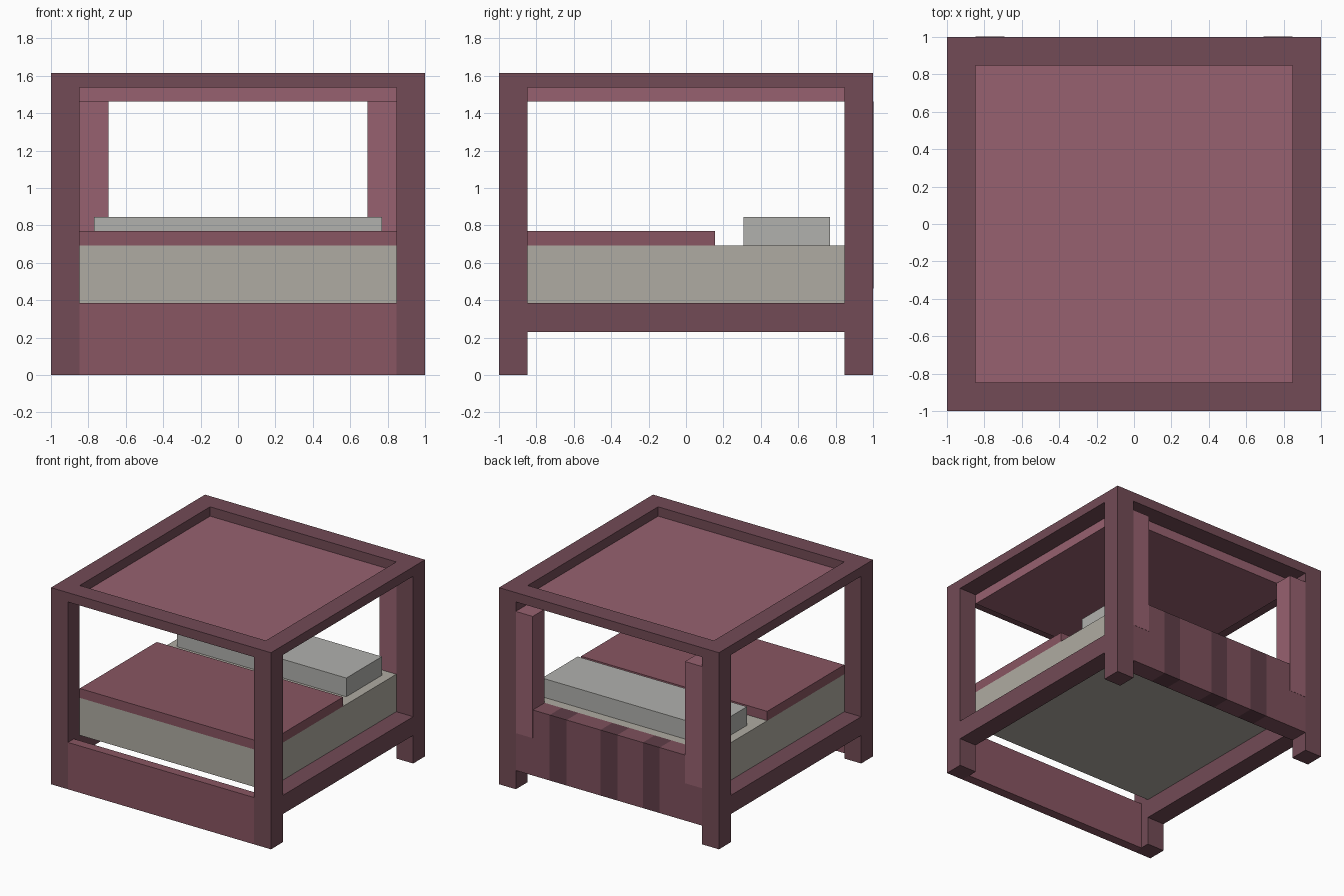
import bpy
import bmesh

if "Cube" in bpy.data.objects:
    bpy.data.objects.remove(bpy.data.objects["Cube"])

U = 1 / 13  # the model sits on a regular 26-step grid


def material(name, rgb):
    m = bpy.data.materials.new(name)
    m.diffuse_color = (*rgb, 1)
    m.use_nodes = True
    m.node_tree.nodes["Principled BSDF"].inputs["Base Color"].default_value = m.diffuse_color
    return m


WOOD = material("dark_wood", (0.17, 0.070, 0.092))
STRIPE = material("stripe_wood", (0.115, 0.048, 0.064))
BOARD = material("board_wood", (0.21, 0.082, 0.108))
CLOTH = material("canopy_cloth", (0.31, 0.120, 0.160))
COVER = material("blanket_cloth", (0.25, 0.092, 0.122))
CREAM = material("cream", (0.43, 0.41, 0.36))
WHITE = material("pale_grey", (0.44, 0.44, 0.42))


def new_object(name, bm, *mats):
    bmesh.ops.recalc_face_normals(bm, faces=bm.faces)
    mesh = bpy.data.meshes.new(name)
    bm.to_mesh(mesh)
    bm.free()
    for m in mats:
        mesh.materials.append(m)
    ob = bpy.data.objects.new(name, mesh)
    bpy.context.collection.objects.link(ob)
    return ob


def box(name, mat, x, y, z):
    """Box from (low, high) ranges in grid steps."""
    bm = bmesh.new()
    bmesh.ops.create_cube(bm, size=1)
    for v in bm.verts:
        for i, (lo, hi) in enumerate((x, y, z)):
            v.co[i] = U * (lo if v.co[i] < 0 else hi)
    return new_object(name, bm, mat)


# Mirrored parts: posts, side rails, canopy beams, corner drapes
for side, sx in (("left", -1), ("right", 1)):
    outer = sorted((11 * sx, 13 * sx))
    box(f"{side}_front_post", WOOD, outer, (-13, -11), (0, 21))
    box(f"{side}_back_post", WOOD, outer, (11, 13), (0, 21))
    box(f"{side}_rail", WOOD, outer, (-11, 11), (3, 5))
    box(f"{side}_canopy_beam", WOOD, outer, (-11, 11), (20, 21))
    box(f"{side}_drape", CLOTH, sorted((9 * sx, 11 * sx)), (11, 13.02), (6, 19))
box("front_canopy_beam", WOOD, (-11, 11), (-13, -11), (20, 21))
box("back_canopy_beam", WOOD, (-11, 11), (11, 13), (20, 21))

# Canopy panel, footboard and bedding
box("canopy_panel", CLOTH, (-11, 11), (-11, 11), (19, 20))
box("footboard", COVER, (-11, 11), (-13, -12), (0, 5))
box("mattress", CREAM, (-11, 11), (-11, 11), (5, 9))
box("blanket", COVER, (-11, 11), (-11, 2), (9, 10))
box("pillow", WHITE, (-10, 10), (4, 10), (9, 11))

# Headboard: one board swept across x, every second section a dark stripe
bm = bmesh.new()
rings = [[bm.verts.new((x * U, y * U, z * U))
          for y, z in ((11, 2), (13, 2), (13, 9), (11, 9))]
         for x in (11, 7, 5, 1, -1, -4, -6, -11)]
for i, (a, b) in enumerate(zip(rings, rings[1:])):
    for j in range(4):
        k = (j + 1) % 4
        bm.faces.new((a[j], a[k], b[k], b[j])).material_index = i % 2
bm.faces.new(rings[0])
bm.faces.new(rings[-1])
new_object("headboard", bm, BOARD, STRIPE)
